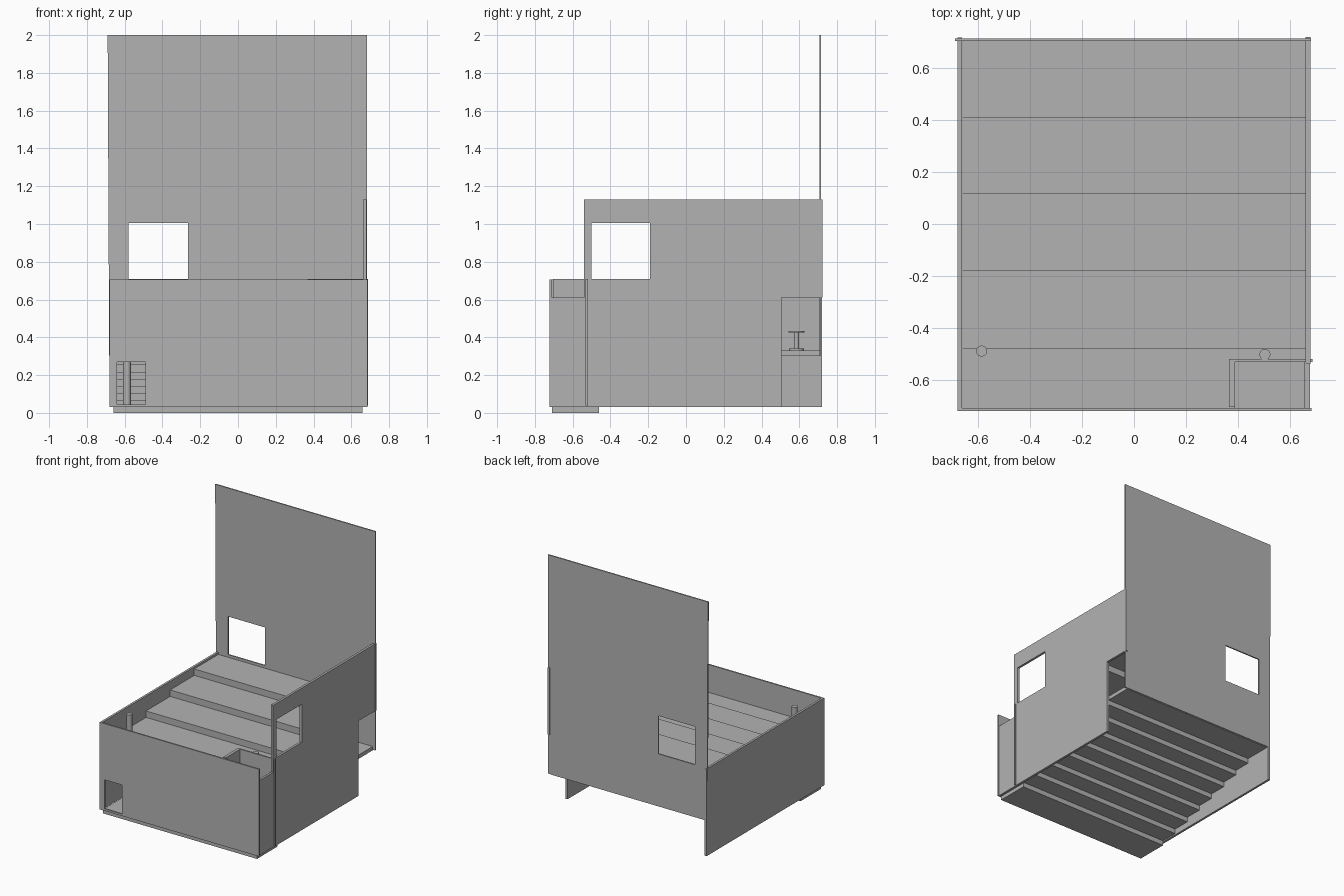
import bpy
import bmesh
from mathutils import Vector

default = bpy.data.objects.get("Cube")
if default:
    bpy.data.objects.remove(default, do_unlink=True)

grey = bpy.data.materials.new("plain_grey")
grey.use_nodes = True
colour = (0.45, 0.45, 0.45, 1)
grey.diffuse_color = colour
grey.node_tree.nodes["Principled BSDF"].inputs["Base Color"].default_value = colour


def finish(name, bm):
    bmesh.ops.recalc_face_normals(bm, faces=bm.faces)
    mesh = bpy.data.meshes.new(name)
    bm.to_mesh(mesh)
    bm.free()
    mesh.materials.append(grey)
    obj = bpy.data.objects.new(name, mesh)
    bpy.context.collection.objects.link(obj)
    return obj


def extrude(name, points, offset):
    """Prism from a closed outline pushed along an offset."""
    bm = bmesh.new()
    face = bm.faces.new([bm.verts.new(p) for p in points])
    new = bmesh.ops.extrude_face_region(bm, geom=[face])["geom"]
    verts = [g for g in new if isinstance(g, bmesh.types.BMVert)]
    bmesh.ops.translate(bm, verts=verts, vec=Vector(offset))
    return finish(name, bm)


def box(name, x, y, z):
    outline = [(x[0], y[0], z[0]), (x[1], y[0], z[0]),
               (x[1], y[1], z[0]), (x[0], y[1], z[0])]
    return extrude(name, outline, (0, 0, z[1] - z[0]))


def cylinder(name, x, y, z, radius, sides=24):
    bm = bmesh.new()
    bmesh.ops.create_cone(bm, cap_ends=True, segments=sides, radius1=radius,
                          radius2=radius, depth=z[1] - z[0])
    bmesh.ops.translate(bm, verts=bm.verts, vec=(x, y, (z[0] + z[1]) / 2))
    obj = finish(name, bm)
    bpy.context.view_layer.objects.active = obj
    obj.select_set(True)
    bpy.ops.object.shade_smooth_by_angle()
    obj.select_set(False)
    return obj


def cut(obj, x, y, z):
    cutter = box("cutter", x, y, z)
    mod = obj.modifiers.new("opening", "BOOLEAN")
    mod.operation = "DIFFERENCE"
    mod.solver = "EXACT"
    mod.object = cutter
    bpy.context.view_layer.objects.active = obj
    bpy.ops.object.modifier_apply(modifier=mod.name)
    bpy.data.objects.remove(cutter, do_unlink=True)


def stepped_slab(name, edges, base, rise, thick, half_width):
    """Stair-shaped slab climbing to the back; edges are the riser positions."""
    top = []
    for i in range(len(edges) - 1):
        z = base + rise * i
        top += [(edges[i], z), (edges[i + 1], z)]
    # underside follows the same steps
    under = [(y, z - thick) for y, z in reversed(top)]
    outline = [(-half_width, y, z) for y, z in top + under]
    return extrude(name, outline, (2 * half_width, 0, 0))


# Lower stepped floor, with wide front and back landings
lower_edges = [-0.71] + [-0.46 + 0.137 * i for i in range(8)] + [0.71]
stepped_slab("lower_stepped_floor", lower_edges, 0.03, 0.0375, 0.03, 0.66)

# Upper tiers
tier_edges = [-0.71, -0.48, -0.18, 0.115, 0.41, 0.705]
tiers = stepped_slab("upper_tiers", tier_edges, 0.49, 0.05, 0.03, 0.662)
cut(tiers, (0.39, 0.7), (-0.8, -0.53), (0.3, 0.6))

# Front wall with low opening
front = box("front_wall", (-0.68, 0.685), (-0.722, -0.71), (0.03, 0.705))
cut(front, (-0.64, -0.49), (-0.8, -0.6), (0.045, 0.27))

# Right wall, low and plain
box("right_wall", (-0.68, -0.663), (-0.71, 0.72), (0.03, 0.705))

# Left wall with window and rear doorway
left = box("left_wall", (0.662, 0.68), (-0.54, 0.722), (0.03, 1.13))
cut(left, (0.5, 0.8), (-0.5, -0.19), (0.71, 1.005))
cut(left, (0.5, 0.8), (0.505, 0.9), (-0.1, 0.61))

# Tall back wall, slightly wider at the top, with window
back_outline = [(-0.682, 0.706, 0.305), (0.682, 0.706, 0.305),
                (0.682, 0.706, 2), (-0.69, 0.706, 2)]
back = extrude("back_wall", back_outline, (0, 0.01, 0))
cut(back, (-0.58, -0.265), (0.6, 0.8), (0.71, 1.005))

# Stairwell in the front left corner
box("stairwell_outer_panel", (0.662, 0.678), (-0.71, -0.535), (0.03, 0.61))
box("stairwell_back_wall", (0.367, 0.688), (-0.532, -0.52), (0.04, 0.71))
box("stairwell_side_rail", (0.367, 0.39), (-0.705, -0.532), (0.46, 0.71))

# Posts from the lower floor up past the tiers
for side, x, y in (("right", -0.588, -0.49), ("left", 0.505, -0.503)):
    cylinder(side + "_post", x, y, (0.03, 0.705), 0.021)

# Small stool on the back landing
cylinder("stool_base", -0.3, 0.585, (0.33, 0.342), 0.04)
cylinder("stool_stem", -0.3, 0.585, (0.342, 0.425), 0.014)
cylinder("stool_seat", -0.3, 0.585, (0.425, 0.433), 0.042)
